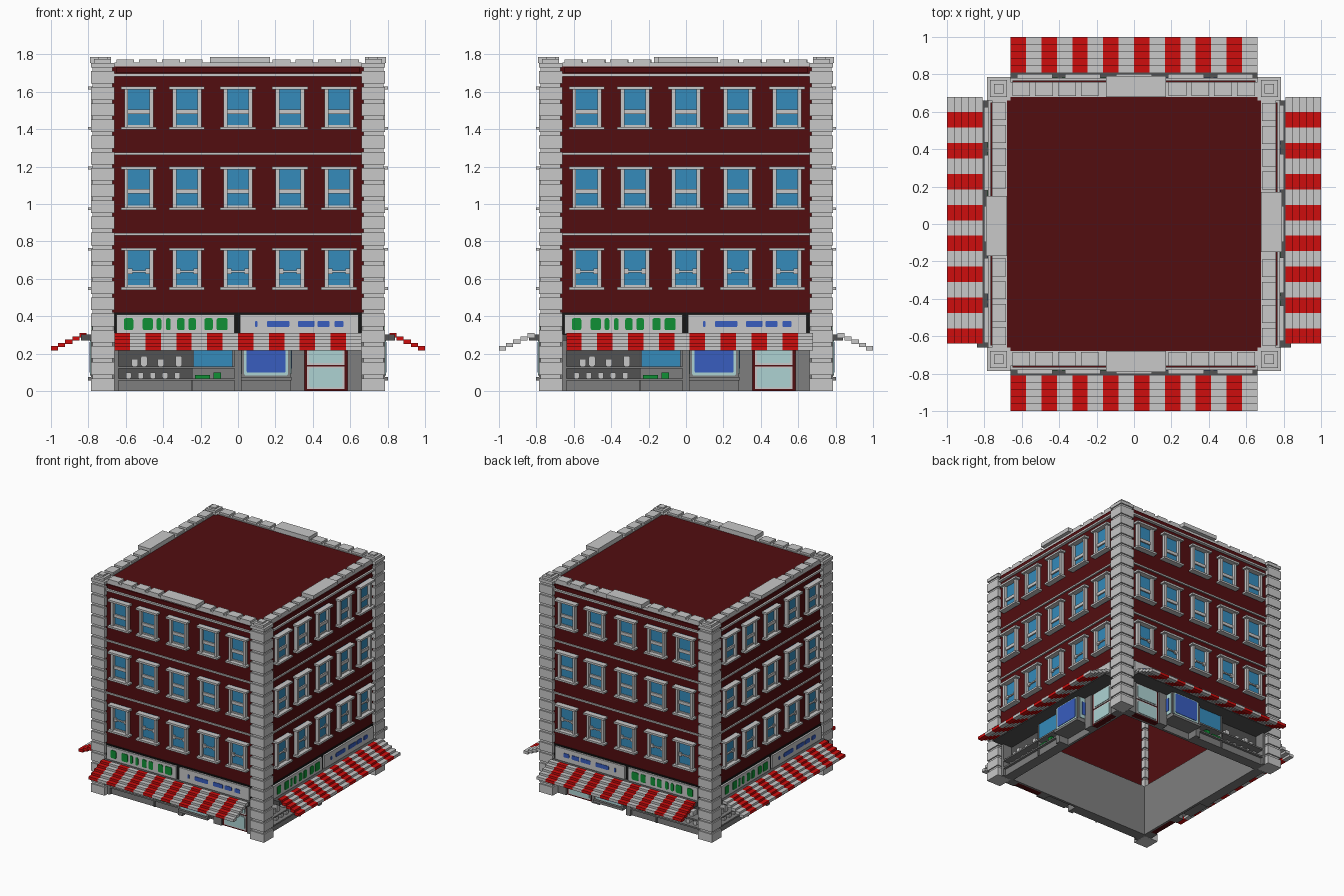
import bpy, bmesh
from math import radians
from mathutils import Matrix

if "Cube" in bpy.data.objects:
    bpy.data.objects.remove(bpy.data.objects["Cube"])


def material(name, r, g, b):
    m = bpy.data.materials.new(name)
    m.use_nodes = True
    m.diffuse_color = (r, g, b, 1)
    m.node_tree.nodes["Principled BSDF"].inputs["Base Color"].default_value = (r, g, b, 1)
    return m


BRICK = material("dark red brick", .085, .004, .005)
STONE = material("light grey stone", .58, .58, .58)
RED = material("bright red", .62, .004, .004)
DARK = material("dark grey", .085, .085, .085)
GREY = material("mid grey", .21, .21, .21)
GLASS = material("window blue", .035, .26, .5)
BLUE = material("royal blue", .04, .11, .52)
AQUA = material("pale aqua", .42, .65, .65)
GREEN = material("green", .005, .28, .035)
BLACK = material("black", .008, .008, .008)

# Each part is designed on the front, then turned or mirrored to the other sides
TURNED = {"front": Matrix(), "left": Matrix.Rotation(radians(90), 4, "Z"),
          "right": Matrix.Rotation(radians(-90), 4, "Z"),
          "back": Matrix.Scale(-1, 4, (0, 1, 0))}
MIRRORED = dict(TURNED, right=Matrix.Scale(-1, 4, (1, 0, 0)) @ TURNED["left"])


def add_box(bm, x0, x1, d0, d1, z0, z1, round_by=0):
    """Box from x0 to x1, d0 to d1 out from the centre, z0 to z1."""
    verts = bmesh.ops.create_cube(bm, size=1)["verts"]
    for v in verts:
        v.co = (x1 if v.co.x > 0 else x0, -d1 if v.co.y < 0 else -d0, z1 if v.co.z > 0 else z0)
    if round_by:
        edges = {e for v in verts for e in v.link_edges
                 if abs(e.verts[0].co.y - e.verts[1].co.y) > 1e-5}
        bmesh.ops.bevel(bm, geom=list(edges), offset=round_by, segments=2,
                        profile=.5, affect="EDGES")


def finish(name, bm, mat):
    bmesh.ops.recalc_face_normals(bm, faces=bm.faces)
    me = bpy.data.meshes.new(name)
    bm.to_mesh(me)
    bm.free()
    me.materials.append(mat)
    bpy.context.collection.objects.link(bpy.data.objects.new(name, me))


def part(name, mat, boxes, round_by=0, sides=TURNED, side_shift=0):
    for side, matrix in sides.items():
        bm = bmesh.new()
        for b in boxes:
            add_box(bm, *b, round_by=round_by)
        bm.transform(matrix)
        if side in ("left", "right"):
            bm.transform(Matrix.Translation((0, side_shift, 0)))
        finish(side + "_" + name, bm, mat)


# Roof
bm = bmesh.new()
add_box(bm, -.69, .69, -.69, .69, 1.70, 1.75)
finish("roof", bm, BRICK)

# Corner pillars: tall blocks with thin recessed joints, stepped caps
bm = bmesh.new()
pitch = 1.73 / 20
for sx in (-1, 1):
    for sy in (-1, 1):
        def block(r, z0, z1):
            add_box(bm, sx * .724 - r, sx * .724 + r, sy * .724 - r, sy * .724 + r, z0, z1)
        for i in range(20):
            block(.063, i * pitch, i * pitch + .068)
            block(.053, i * pitch + .068, (i + 1) * pitch)
        block(.063, 1.73, 1.755)
        block(.045, 1.755, 1.775)
        block(.025, 1.775, 1.787)
finish("corner_pillars", bm, STONE)

# Brick walls, floor lines and cornice
part("wall", BRICK, [(-.67, .67, .70, .757, .42, 1.74)])
part("floor_lines", STONE, [(-.66, .66, .75, .768, z, z + .013) for z in (.832, 1.262)])
part("cornice", STONE, [(-.66, .66, .74, .78, 1.682, 1.697), (-.66, .66, .68, .76, 1.735, 1.757)])
part("cornice_band", BRICK, [(-.65, .65, .74, .768, 1.70, 1.732)])

# Parapet blocks and centre slab
blocks = [(-.15, .17, .68, .79, 1.755, 1.787)]
for i in range(4):
    for start in (-.65, .185):
        x = start + i * .122
        blocks.append((x, x + .095, .685, .76, 1.755, 1.773))
part("parapet", STONE, blocks)

# Windows: glass, jambs, lintel, sill and sash bar
glass, frames = [], []
for base, top, bar, thick in ((.54, .766, .635, .01), (.967, 1.2, 1.055, .026), (1.397, 1.628, 1.48, .026)):
    for x in (-.53, -.273, 0, .278, .54):
        glass.append((x - .06, x + .06, .75, .761, base, top))
        frames += [(x - .095, x + .095, .75, .803, base, base + .015),
                   (x - .095, x + .095, .75, .803, top - .016, top),
                   (x - .06, x + .06, .75, .772, bar, bar + thick),
                   (x - .06, x + .06, .75, .768, base + .015, base + .026)]
        for s in (-1, 1):
            inner, outer = x + s * .057, x + s * .078
            frames.append((min(inner, outer), max(inner, outer), .75, .785, base + .01, top - .01))
            if thick < .02:
                tip = x + s * .035
                frames.append((min(tip, outer), max(tip, outer), .75, .77, bar - .01, bar + .02))
part("window_glass", GLASS, glass)
part("window_frames", STONE, frames)

# Shop sign boards with plain painted dabs
part("sign_backing", BLACK, [(-.665, .665, .70, .765, .30, .42)])
part("sign_boards", STONE, [(-.65, -.018, .76, .78, .305, .41), (.012, .645, .76, .78, .305, .41)])
part("sign_green_dabs", GREEN, [(x, x + w, .775, .784, .325, .39) for x, w in
     ((-.61, .05), (-.51, .055), (-.435, .025), (-.385, .025), (-.325, .04),
      (-.265, .04), (-.18, .045), (-.115, .06))], .01)
part("sign_blue_dabs", BLUE, [(x, x + w, .775, .784, .342, .375) for x, w in
     ((.09, .015), (.155, .12), (.32, .09), (.425, .065), (.515, .05))], .007)

# Striped stepped awnings on a beam
stripes = 16
width = 1.32 / stripes
for name, mat, first in (("awning_red_stripes", RED, 0), ("awning_pale_stripes", STONE, 1)):
    part(name, mat, [(-.66 + s * width, -.66 + (s + 1) * width, .81 + i * .038, .848 + i * .038,
                      .287 - i * .0175, .31 - i * .0175)
                     for s in range(first, stripes, 2) for i in range(5)],
         sides=MIRRORED, side_shift=.02)
part("awning_beam", DARK, [(-.66, .66, .65, .84, .27, .303)])

# Shop rear wall and posts; the ground floor is open underneath
part("shop_wall", GREY, [(-.66, .66, .645, .665, 0, .42), (-.66, -.64, .66, .75, 0, .28),
                         (-.02, .02, .66, .75, 0, .28), (.28, .355, .66, .72, 0, .28),
                         (.585, .66, .66, .72, 0, .28), (-.25, -.24, .66, .74, 0, .28)])

# Shelves, goods and service counter
part("shelves", GREY, [(-.64, -.02, .66, .75, z, z + .012) for z in (.055, .12)]
     + [(-.64, -.02, .66, .73, 0, .055)])
part("shelf_shadow", DARK, [(-.64, -.25, .663, .668, .068, .12), (-.64, -.25, .663, .668, .132, .27)])
part("goods", STONE, [(x, x + .035, .67, .72, .132, .132 + h) for x, h in
     ((-.57, .04), (-.52, .055), (-.43, .04), (-.335, .055))]
     + [(-.6 + i * .065, -.57 + i * .065, .67, .72, .067, .1) for i in range(5)], .007)
part("counter_glass", GLASS, [(-.238, -.03, .66, .735, .132, .275)])
part("counter_plants", GREEN, [(-.23, -.15, .68, .74, .067, .085), (-.13, -.09, .68, .74, .067, .1)])

# Bay window with panes on the front and both flanks
part("bay", GREY, [(.02, .28, .66, .785, .065, .28), (.015, .285, .66, .803, .055, .075)])
part("bay_border", AQUA, [(.032, .268, .78, .79, .082, .27)], .012)
part("bay_pane", BLUE, [(.045, .255, .785, .793, .098, .262)], .01)
part("bay_flank_panes", AQUA, [(.015, .285, .69, .772, .09, .265)])
part("bay_flank_spots", BLUE, [(.012, .288, .71, .75, .12, .23)])

# Door with two panes
part("door", BRICK, [(.355, .585, .66, .705, 0, .28)])
part("door_panels", STONE, [(.37, .57, .70, .711, .012, .13), (.37, .57, .70, .711, .14, .27)])
part("door_panes", AQUA, [(.38, .56, .705, .715, .02, .122), (.38, .56, .705, .715, .15, .262)], .012)
